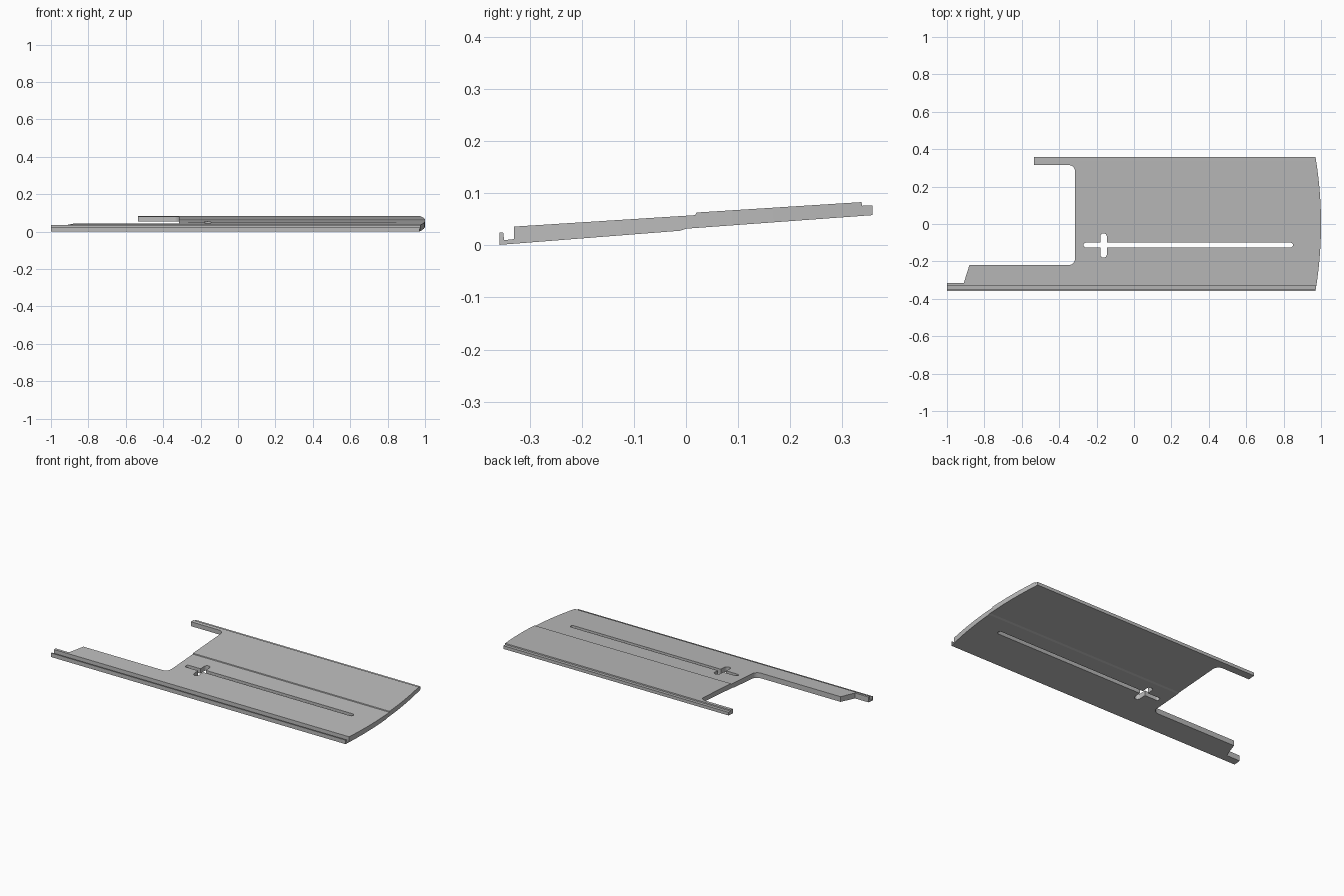
import bpy, bmesh, math
from mathutils import Vector

cube = bpy.data.objects.get("Cube")
if cube:
    bpy.data.objects.remove(cube, do_unlink=True)

grey = bpy.data.materials.new("panel grey")
grey.use_nodes = True
grey.diffuse_color = (0.5, 0.5, 0.5, 1)
grey.node_tree.nodes["Principled BSDF"].inputs["Base Color"].default_value = (0.5, 0.5, 0.5, 1)


def prism(name, points, direction):
    """Extrude a closed outline along a direction."""
    bm = bmesh.new()
    face = bm.faces.new([bm.verts.new(p) for p in points])
    new = bmesh.ops.extrude_face_region(bm, geom=[face])["geom"]
    bmesh.ops.translate(bm, vec=direction,
                        verts=[v for v in new if isinstance(v, bmesh.types.BMVert)])
    bmesh.ops.recalc_face_normals(bm, faces=bm.faces)
    mesh = bpy.data.meshes.new(name)
    bm.to_mesh(mesh)
    bm.free()
    mesh.materials.append(grey)
    obj = bpy.data.objects.new(name, mesh)
    bpy.context.collection.objects.link(obj)
    return obj


def arc(cx, cy, r, start, end, n=8):
    return [(cx + r * math.cos(math.radians(start + (end - start) * i / n)),
             cy + r * math.sin(math.radians(start + (end - start) * i / n)))
            for i in range(n + 1)]


def cut(target, cutter, operation):
    """Apply a boolean and remove the cutter."""
    cutter.hide_render = True
    mod = target.modifiers.new("cut", 'BOOLEAN')
    mod.operation, mod.object, mod.solver = operation, cutter, 'EXACT'
    bpy.context.view_layer.objects.active = target
    bpy.ops.object.modifier_apply(modifier=mod.name)
    bpy.data.objects.remove(cutter, do_unlink=True)


# Tilted cross-section: front lip and groove, stepped seam, rear rebate
section = [(-0.358, 0.001), (-0.012, 0.028), (0.0, 0.032), (0.358, 0.058),
           (0.358, 0.077), (0.338, 0.076), (0.337, 0.083), (0.02, 0.063),
           (0.018, 0.058), (-0.33, 0.036), (-0.33, 0.012), (-0.349, 0.010),
           (-0.351, 0.025), (-0.358, 0.025)]
panel = prism("slotted_panel", [(-1.2, y, z) for y, z in section], Vector((2.4, 0, 0)))

# Plan outline: bowed end, two arms and a filleted cutout between them
bow = [(0.97 + 0.03 * (1 - (y / 0.36) ** 2), y)
       for y in [-0.36 + 0.72 * i / 24 for i in range(25)]]
outline = (bow + [(-0.535, 0.37), (-0.535, 0.315)]
           + arc(-0.35, 0.28, 0.035, 90, 0)
           + arc(-0.35, -0.185, 0.035, 0, -90)
           + [(-0.88, -0.22), (-0.91, -0.315), (-1, -0.315), (-1, -0.37)])
cut(panel, prism("plan_cutter", [(x, y, -0.2) for x, y in outline], Vector((0, 0, 0.5))),
    'INTERSECT')

# Long slot and short cross slot, both with rounded ends
r = 0.0125
long_slot = arc(0.8375, -0.1125, r, -90, 90) + arc(-0.2575, -0.1125, r, 90, 270)
r = 0.0175
cross_slot = arc(-0.1625, -0.0675, r, 0, 180) + arc(-0.1625, -0.1625, r, 180, 360)
for name, pts in (("long_slot_cutter", long_slot), ("cross_slot_cutter", cross_slot)):
    cut(panel, prism(name, [(x, y, -0.2) for x, y in pts], Vector((0, 0, 0.5))),
        'DIFFERENCE')

# Smooth the curved edges, keep the corners sharp
bpy.ops.object.select_all(action='DESELECT')
panel.select_set(True)
bpy.context.view_layer.objects.active = panel
bpy.ops.object.shade_smooth_by_angle(angle=math.radians(25))
for poly in panel.data.polygons:
    if abs(poly.normal.z) > 0.9:
        poly.use_smooth = False
